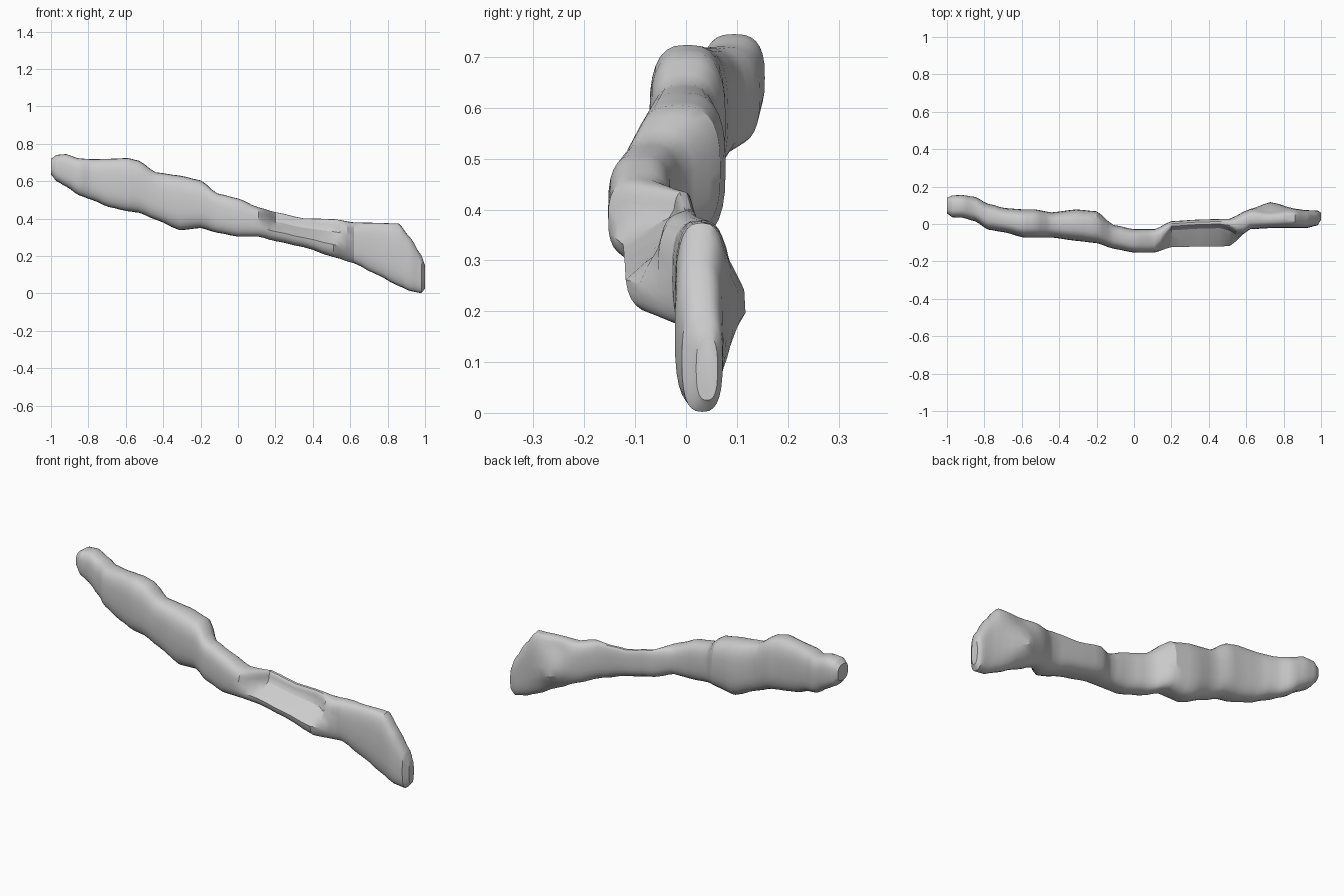
import bpy, bmesh
from math import cos, sin, pi, copysign

if "Cube" in bpy.data.objects:
    bpy.data.objects.remove(bpy.data.objects["Cube"])

# Branch sections: x, front y, back y, bottom z, top z
SECTIONS = [
    (-1.00, 0.055, 0.140, 0.635, 0.720), (-0.97, 0.036, 0.153, 0.600, 0.741),
    (-0.92, 0.034, 0.155, 0.572, 0.745), (-0.85, 0.015, 0.145, 0.525, 0.722),
    (-0.78, -0.030, 0.108, 0.500, 0.718), (-0.69, -0.045, 0.085, 0.462, 0.720),
    (-0.59, -0.072, 0.078, 0.440, 0.724), (-0.53, -0.072, 0.078, 0.432, 0.710),
    (-0.44, -0.072, 0.062, 0.395, 0.648), (-0.31, -0.090, 0.078, 0.338, 0.630),
    (-0.20, -0.102, 0.068, 0.350, 0.605), (-0.11, -0.132, -0.005, 0.325, 0.535),
    (0.00, -0.153, -0.028, 0.304, 0.508), (0.11, -0.153, -0.028, 0.304, 0.460),
    (0.20, -0.125, 0.015, 0.280, 0.435), (0.35, -0.122, 0.024, 0.248, 0.402),
    (0.51, -0.120, 0.028, 0.195, 0.398), (0.62, -0.028, 0.080, 0.162, 0.380),
    (0.73, -0.022, 0.127, 0.107, 0.378), (0.86, -0.022, 0.082, 0.040, 0.374),
    (0.92, -0.022, 0.074, 0.013, 0.300), (0.98, -0.008, 0.072, 0.002, 0.205),
    (1.00, 0.020, 0.062, 0.025, 0.150),
]
SIDES, STEPS = 28, 3


def bump(x, a, b, fade):
    """1 between a and b, fading to 0 outside."""
    return max(0, min(1, (x - a) / fade + 1, (b - x) / fade + 1))


def spline(i, t):
    """Damped spline between neighbouring sections."""
    n = len(SECTIONS)
    p0, p1, p2, p3 = (SECTIONS[min(max(i + k, 0), n - 1)] for k in (-1, 0, 1, 2))
    h = t * t * (3 - 2 * t)
    u = [0.5 * (a + (c - a) * t) + 0.5 * (a + (c - a) * h) for a, c in zip(p1, p2)]
    u[0] = p1[0] + (p2[0] - p1[0]) * t
    return u


def ring(x, y0, y1, z0, z1):
    """Rounded-box section, with the thin ridge and back bulge on the right half."""
    ridge = bump(x, 0.2, 0.5, 0.08)
    bulge = bump(x, 0.70, 0.76, 0.1)
    pts = []
    for k in range(SIDES):
        a = 2 * pi * k / SIDES
        c, s = (copysign(abs(v) ** 0.72, v) for v in (cos(a), sin(a)))
        v = (s + 1) / 2
        up = max(0, min(1, (v - 0.35) / 0.35))
        front = y0 + ridge * up * (y1 - 0.04 - y0)
        back = y1 - bulge * min(1, abs(v - 0.4) / 0.45) * max(0, y1 - 0.07)
        pts.append((x, (front + back) / 2 + c * (back - front) / 2, z0 + v * (z1 - z0)))
    return pts


# Loft the sections into a closed lumpy branch
bm = bmesh.new()
rows = [spline(i, j / STEPS) for i in range(len(SECTIONS) - 1) for j in range(STEPS)]
rows.append(SECTIONS[-1])
rings = [[bm.verts.new(p) for p in ring(*r)] for r in rows]
for A, B in zip(rings, rings[1:]):
    for k in range(SIDES):
        m = (k + 1) % SIDES
        bm.faces.new((A[k], A[m], B[m], B[k]))
bm.faces.new(rings[0])
bm.faces.new(rings[-1])
bmesh.ops.recalc_face_normals(bm, faces=bm.faces)
mesh = bpy.data.meshes.new("branch")
bm.to_mesh(mesh)
bm.free()
branch = bpy.data.objects.new("branch", mesh)
bpy.context.collection.objects.link(branch)
bpy.context.view_layer.objects.active = branch
branch.select_set(True)
bpy.ops.object.shade_smooth_by_angle(angle=0.5)
